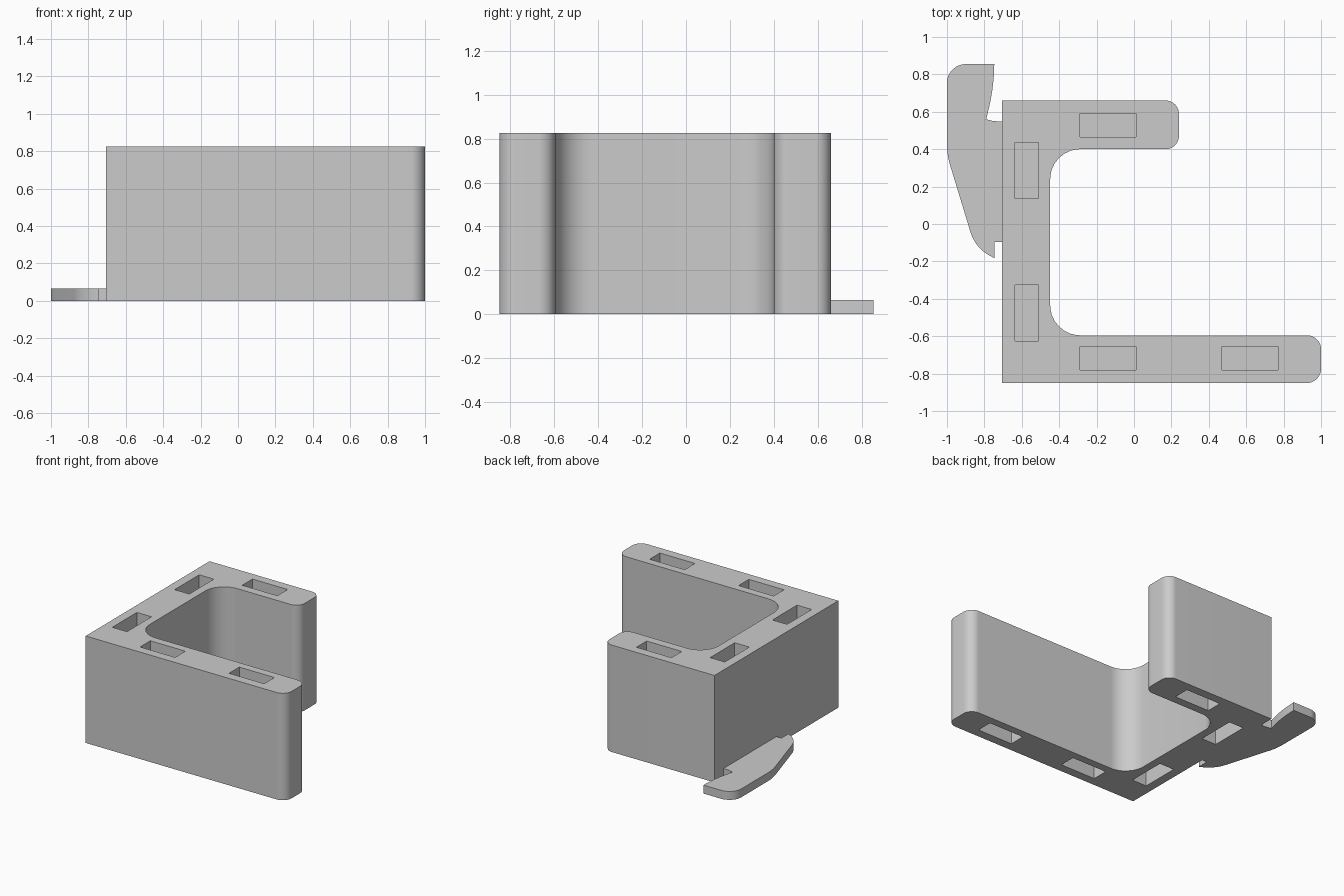
import bpy, bmesh, math
from mathutils import Vector

cube = bpy.data.objects.get("Cube")
if cube:
    bpy.data.objects.remove(cube, do_unlink=True)

HEIGHT = 0.825
POCKET_DEPTH = 0.25

grey = bpy.data.materials.new("light_grey")
grey.use_nodes = True
grey.diffuse_color = (0.6, 0.6, 0.6, 1)
grey.node_tree.nodes["Principled BSDF"].inputs["Base Color"].default_value = (0.6, 0.6, 0.6, 1)


def rounded_outline(corners, steps=8):
    """Corners are (x, y, tangent length); a zero length stays sharp."""
    points = []
    for i, (x, y, t) in enumerate(corners):
        p = Vector((x, y))
        if t == 0:
            points.append(p)
            continue
        u = (Vector(corners[i - 1][:2]) - p).normalized()
        v = (Vector(corners[(i + 1) % len(corners)][:2]) - p).normalized()
        half = u.angle(v) / 2
        centre = p + (u + v).normalized() * t / math.cos(half)
        radius = t * math.tan(half)
        start, end = p + u * t - centre, p + v * t - centre
        for s in range(steps + 1):
            points.append(centre + start.lerp(end, s / steps).normalized() * radius)
    return points


def prism(name, points, bottom, top):
    bm = bmesh.new()
    base = bm.faces.new([bm.verts.new((p[0], p[1], bottom)) for p in points])
    side = bmesh.ops.extrude_face_region(bm, geom=[base], use_keep_orig=True)
    verts = [g for g in side["geom"] if isinstance(g, bmesh.types.BMVert)]
    bmesh.ops.translate(bm, verts=verts, vec=(0, 0, top - bottom))
    bmesh.ops.recalc_face_normals(bm, faces=bm.faces)
    mesh = bpy.data.meshes.new(name)
    bm.to_mesh(mesh)
    bm.free()
    mesh.materials.append(grey)
    obj = bpy.data.objects.new(name, mesh)
    bpy.context.collection.objects.link(obj)
    return obj


def smooth(obj):
    bpy.ops.object.select_all(action="DESELECT")
    obj.select_set(True)
    bpy.context.view_layer.objects.active = obj
    bpy.ops.object.shade_smooth_by_angle(angle=math.radians(30))


# U-shaped body with one long and one short arm
body = prism("bracket_body", rounded_outline([
    (-0.705, -0.85, 0), (1, -0.85, 0.075), (1, -0.595, 0.075),
    (-0.448, -0.595, 0.16), (-0.448, 0.4, 0.16),
    (0.24, 0.4, 0.07), (0.24, 0.66, 0.07), (-0.705, 0.66, 0)]), 0, HEIGHT)

# Rectangular blind pockets in the top and bottom faces
long, short = 0.15, 0.0625
pockets = [(-0.14, 0.528, long, short), (-0.14, -0.718, long, short),
           (0.62, -0.718, long, short),
           (-0.573, 0.285, short, long), (-0.573, -0.475, short, long)]
cutters = []
for x, y, w, d in pockets:
    rect = [(x - w, y - d), (x + w, y - d), (x + w, y + d), (x - w, y + d)]
    for low, high in ((-0.1, POCKET_DEPTH), (HEIGHT - POCKET_DEPTH, HEIGHT + 0.1)):
        cutter = prism("pocket_cutter", rect, low, high)
        cutter.hide_render = True
        cut = body.modifiers.new("pocket", "BOOLEAN")
        cut.operation, cut.solver, cut.object = "DIFFERENCE", "EXACT", cutter
        cutters.append(cutter)
bpy.context.view_layer.update()
cut_mesh = bpy.data.meshes.new_from_object(
    body.evaluated_get(bpy.context.evaluated_depsgraph_get()))
body.modifiers.clear()
body.data = cut_mesh
for cutter in cutters:
    bpy.data.objects.remove(cutter, do_unlink=True)
smooth(body)

# Thin curved latch at the foot of the flat side
latch = prism("side_latch", rounded_outline([
    (-0.705, 0.548, 0), (-0.75, 0.55, 0), (-0.79, 0.56, 0), (-0.75, 0.73, 0.11),
    (-0.747, 0.855, 0), (-1, 0.855, 0.1), (-1, 0.37, 0.06),
    (-0.848, -0.13, 0.09), (-0.747, -0.182, 0), (-0.747, -0.095, 0),
    (-0.705, -0.095, 0)]), 0, 0.065)
smooth(latch)
